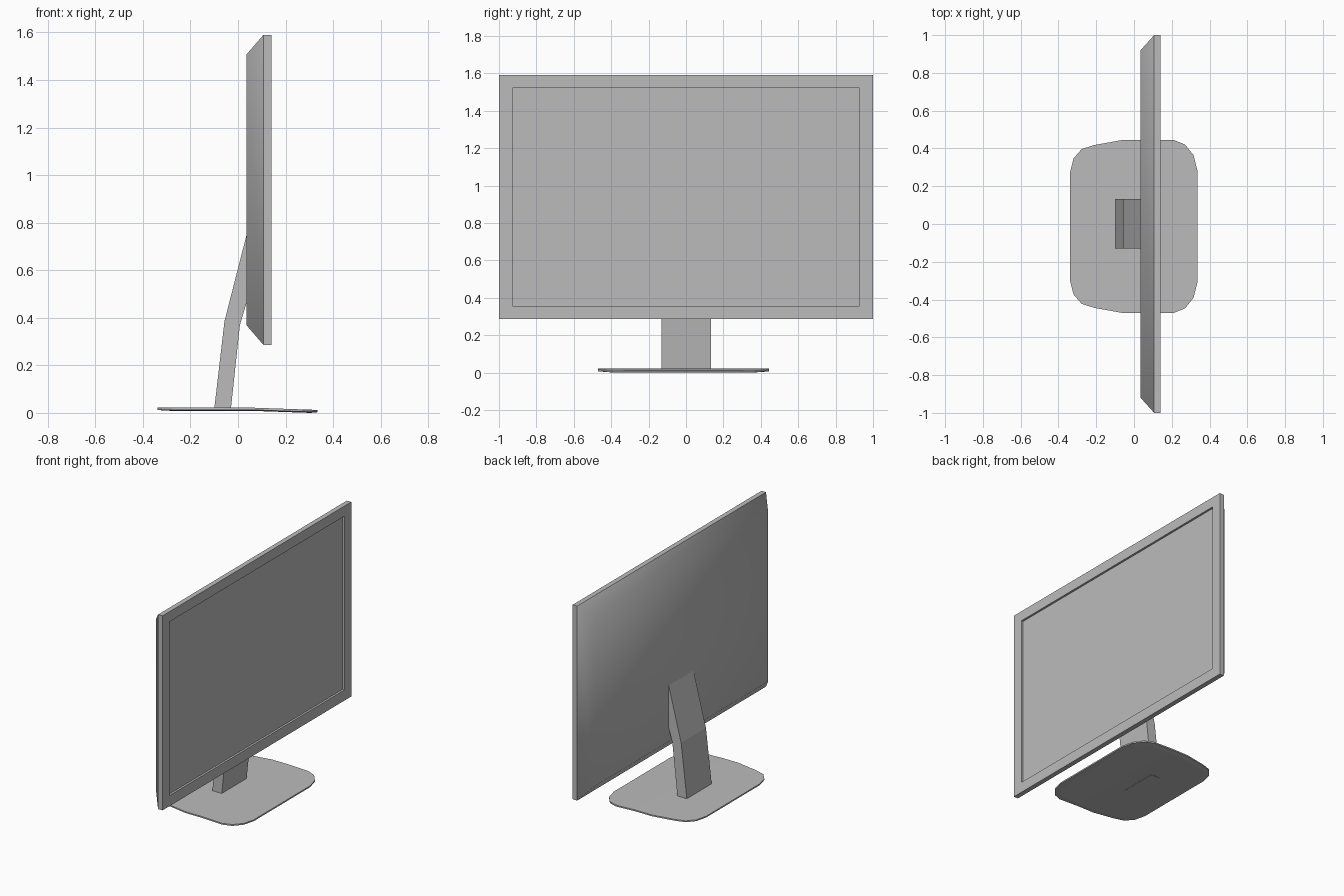
import bpy, bmesh

cube = bpy.data.objects.get("Cube")
if cube:
    bpy.data.objects.remove(cube, do_unlink=True)

# One grey plastic for everything
grey = bpy.data.materials.new("grey plastic")
grey.use_nodes = True
COLOUR = (0.5, 0.5, 0.5, 1)
grey.diffuse_color = COLOUR
grey.node_tree.nodes["Principled BSDF"].inputs["Base Color"].default_value = COLOUR


def finish(bm, name):
    bmesh.ops.recalc_face_normals(bm, faces=bm.faces)
    mesh = bpy.data.meshes.new(name)
    bm.to_mesh(mesh)
    bm.free()
    mesh.materials.append(grey)
    obj = bpy.data.objects.new(name, mesh)
    bpy.context.collection.objects.link(obj)
    return obj


def ring(bm, x, half_y, z0, z1):
    corners = [(-half_y, z0), (half_y, z0), (half_y, z1), (-half_y, z1)]
    return [bm.verts.new((x, y, z)) for y, z in corners]


# Display: rectangles stacked from the back panel to the recessed screen
bm = bmesh.new()
rings = [ring(bm, *r) for r in (
    (0.035, 0.92, 0.37, 1.507),      # back panel
    (0.107, 1.0, 0.286, 1.59),       # rear of frame
    (0.14, 1.0, 0.286, 1.59),        # front of frame
    (0.14, 0.927, 0.357, 1.522),     # bezel opening
    (0.126, 0.927, 0.357, 1.522),    # screen
)]
bm.faces.new(rings[0]).smooth = True
for level, (a, b) in enumerate(zip(rings, rings[1:])):
    for i in range(4):
        j = (i + 1) % 4
        face = bm.faces.new((a[i], a[j], b[j], b[i]))
        face.smooth = level == 0     # soft back shell, crisp frame
bm.faces.new(rings[-1])
finish(bm, "display")

# Bent stand: side profile extruded across the width
bm = bmesh.new()
profile = [(-0.101, 0.007), (-0.031, 0.007), (0.008, 0.37), (0.035, 0.46),
           (0.045, 0.49), (0.045, 0.78), (0.035, 0.745), (-0.057, 0.385)]
side = bm.faces.new([bm.verts.new((x, -0.13, z)) for x, z in profile])
extruded = bmesh.ops.extrude_face_region(bm, geom=[side])["geom"]
for v in extruded:
    if isinstance(v, bmesh.types.BMVert):
        v.co.y = 0.133
finish(bm, "stand")

# Base plate: mirrored rounded outline, inset underside, front sloping down
bm = bmesh.new()
MID = -0.013
half = [(0.335, 0.299), (0.315, 0.378), (0.27, 0.434), (0.21, 0.458), (-0.06, 0.458),
        (-0.21, 0.431), (-0.277, 0.41), (-0.32, 0.36), (-0.339, 0.285)]
outline = half + [(x, -y) for x, y in reversed(half)]


def layer(scale_x, scale_y, z):
    return [bm.verts.new((x * scale_x, y * scale_y + MID, z)) for x, y in outline]


layers = [layer(1, 1, 0.022), layer(1, 1, 0.013), layer(0.91, 0.93, 0.009)]
for a, b in zip(layers, layers[1:]):
    for i in range(len(a)):
        j = (i + 1) % len(a)
        bm.faces.new((a[i], a[j], b[j], b[i]))
bm.faces.new(layers[0])
bm.faces.new(layers[-1])
BEND = 0.06
bmesh.ops.bisect_plane(bm, geom=bm.verts[:] + bm.edges[:] + bm.faces[:],
                       plane_co=(BEND, 0, 0), plane_no=(1, 0, 0))
for v in bm.verts:
    v.co.z -= max(0, v.co.x - BEND) * 0.035
bottom = min(v.co.z for v in bm.verts)
for v in bm.verts:
    v.co.z -= bottom * (v.co.x > BEND) * (v.co.z < 0.01)
finish(bm, "base_plate")
